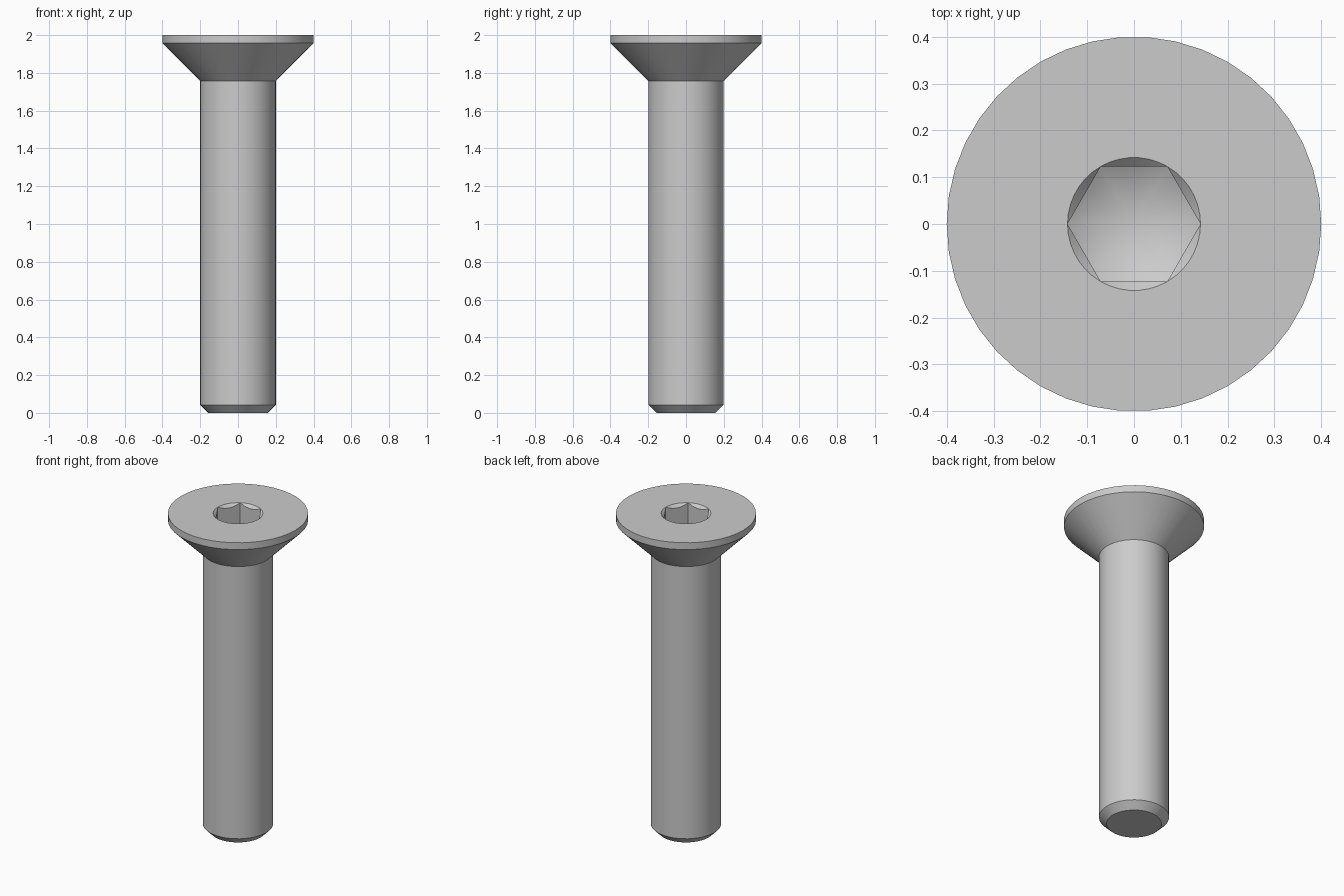
import bpy
import bmesh
from math import cos, sin, pi, radians, tan

cube = bpy.data.objects.get("Cube")
if cube:
    bpy.data.objects.remove(cube, do_unlink=True)

SEGMENTS = 42            # divisible by six so the hex corners land on vertices
FLAT = 0.123             # half the width across the socket flats
RIM = FLAT / cos(pi / 6)
TOP, FLOOR = 2.0, 1.824


def circle(radius, z):
    return lambda a: (radius, z)


def hex_radius(a):
    return FLAT / cos(a % (pi / 3) - pi / 6)


def hex_upper(a):
    # 45 degree lead-in cone meeting the hex walls
    r = hex_radius(a)
    return r, TOP - (RIM - r)


def hex_lower(a):
    # drill-point cone meeting the hex walls
    r = hex_radius(a)
    return r, FLOOR + (r - FLAT) * tan(radians(30))


# Rings from the tip of the shank, up over the head and down into the socket
rings = [
    circle(0.157, 0), circle(0.2, 0.043),
    circle(0.2, 1.757), circle(0.4, 1.957), circle(0.4, TOP),
    circle(RIM, TOP), hex_upper, hex_lower,
]

bm = bmesh.new()
loops = []
for ring in rings:
    loop = []
    for i in range(SEGMENTS):
        a = 2 * pi * i / SEGMENTS
        r, z = ring(a)
        loop.append(bm.verts.new((r * cos(a), r * sin(a), z)))
    loops.append(loop)

for low, high in zip(loops, loops[1:]):
    for i in range(SEGMENTS):
        j = (i + 1) % SEGMENTS
        bm.faces.new((low[i], low[j], high[j], high[i]))

# Flat tip and conical socket floor
bm.faces.new(loops[0][::-1])
apex = bm.verts.new((0, 0, FLOOR - FLAT * tan(radians(30))))
for i in range(SEGMENTS):
    bm.faces.new((loops[-1][i], loops[-1][(i + 1) % SEGMENTS], apex))

bmesh.ops.remove_doubles(bm, verts=bm.verts, dist=0.0001)
bmesh.ops.recalc_face_normals(bm, faces=bm.faces)
mesh = bpy.data.meshes.new("countersunk_screw")
bm.to_mesh(mesh)
bm.free()

# Plain grey metal
steel = bpy.data.materials.new("grey_steel")
steel.use_nodes = True
colour = (0.6, 0.6, 0.6, 1)
steel.diffuse_color = colour
steel.node_tree.nodes["Principled BSDF"].inputs["Base Color"].default_value = colour
mesh.materials.append(steel)

screw = bpy.data.objects.new("countersunk_screw", mesh)
bpy.context.collection.objects.link(screw)
bpy.ops.object.select_all(action="DESELECT")
screw.select_set(True)
bpy.context.view_layer.objects.active = screw
bpy.ops.object.shade_smooth_by_angle(angle=radians(25))
